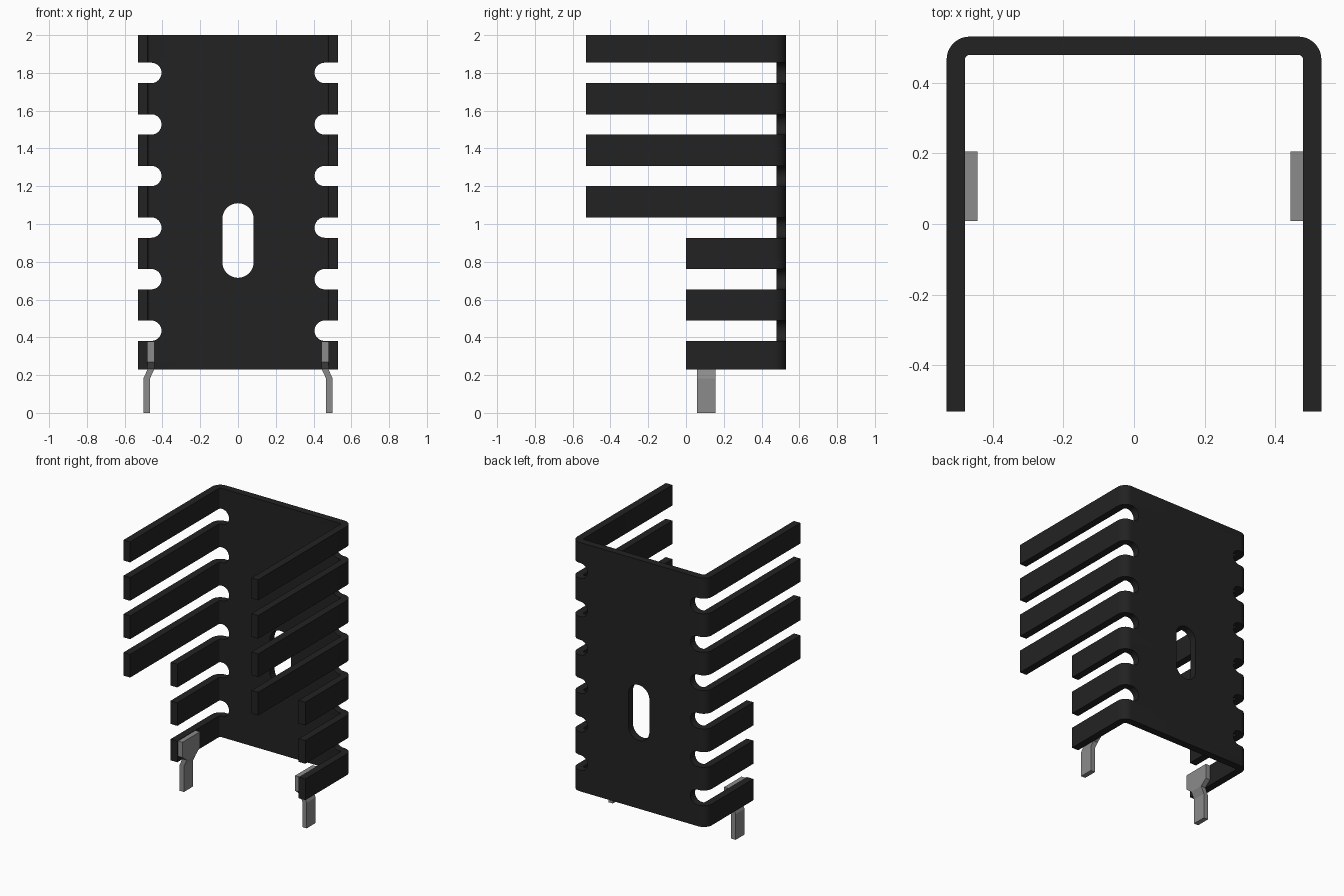
import bpy, bmesh, math

cube = bpy.data.objects.get("Cube")
if cube:
    bpy.data.objects.remove(cube, do_unlink=True)


def material(name, rgb, rough):
    m = bpy.data.materials.new(name)
    m.use_nodes = True
    m.diffuse_color = (*rgb, 1)
    b = next(n for n in m.node_tree.nodes if n.type == 'BSDF_PRINCIPLED')
    b.inputs["Base Color"].default_value = (*rgb, 1)
    b.inputs["Roughness"].default_value = rough
    return m


BLACK = material("black anodised", (0.016, 0.016, 0.016), 0.6)
TIN = material("tinned grey", (0.26, 0.26, 0.26), 0.5)


def arc(cx, cy, r, a0, a1, n):
    """Points on an arc, angles in degrees."""
    return [(cx + r * math.cos(math.radians(a0 + (a1 - a0) * i / n)),
             cy + r * math.sin(math.radians(a0 + (a1 - a0) * i / n))) for i in range(n + 1)]


def add_prism(bm, ring, offset):
    """Extrude a closed ring of 3D points along offset."""
    f = bm.faces.new([bm.verts.new(p) for p in ring])
    ext = bmesh.ops.extrude_face_region(bm, geom=[f])["geom"]
    bmesh.ops.translate(bm, vec=offset, verts=[v for v in ext if isinstance(v, bmesh.types.BMVert)])


def finish(bm, name, mat):
    bmesh.ops.recalc_face_normals(bm, faces=bm.faces)
    me = bpy.data.meshes.new(name)
    bm.to_mesh(me)
    bm.free()
    me.materials.append(mat)
    ob = bpy.data.objects.new(name, me)
    bpy.context.collection.objects.link(ob)
    return ob


def activate(ob):
    bpy.ops.object.select_all(action='DESELECT')
    ob.select_set(True)
    bpy.context.view_layer.objects.active = ob


HALF, WALL, R = 0.53, 0.052, 0.065      # half width, sheet thickness, outer bend radius
BOTTOM, TOP = 0.23, 2.0
C = HALF - R                            # bend centre

# Bent sheet: U-shaped outline extruded upwards
right_half = ([(HALF - WALL, -HALF), (HALF, -HALF)], arc(C, C, R, 0, 90, 10),
              arc(C, C, R - WALL, 90, 0, 6))
outer = right_half[0][1:] + right_half[1]
inner = right_half[2] + right_half[0][:1]


def flip(pts):
    return [(-x, y) for x, y in reversed(pts)]


outline = outer + flip(outer) + flip(inner) + list(reversed(inner[::-1]))
bm = bmesh.new()
add_prism(bm, [(x, y, BOTTOM) for x, y in outline], (0, 0, TOP - BOTTOM))
sink = finish(bm, "heat_sink_body", BLACK)

# Cutter for the round-ended notches between fins and the mounting slot
bm = bmesh.new()
for i in range(6):
    z = 0.435 + 0.273 * i
    notch = [(0.7, z + 0.054)] + arc(0.459, z, 0.054, 90, 270, 16) + [(0.7, z - 0.054)]
    for s in (1, -1):
        add_prism(bm, [(s * x, -1, zz) for x, zz in notch], (0, 2, 0))
slot = arc(0, 1.027, 0.083, 0, 180, 16) + arc(0, 0.798, 0.083, 180, 360, 16)
add_prism(bm, [(x, -1, z) for x, z in slot], (0, 2, 0))
notch_cutter = finish(bm, "notch_cutter", BLACK)

# Cutter that shortens the three lower fins
bm = bmesh.new()
add_prism(bm, [(-1, -1, 0), (1, -1, 0), (1, 0, 0), (-1, 0, 0)], (0, 0, 0.981))
short_cutter = finish(bm, "short_fin_cutter", BLACK)

for cutter in (notch_cutter, short_cutter):
    cutter.hide_render = True
    mod = sink.modifiers.new("cut", 'BOOLEAN')
    mod.operation, mod.solver, mod.object = 'DIFFERENCE', 'EXACT', cutter
    activate(sink)
    bpy.ops.object.modifier_apply(modifier=mod.name)
    bpy.data.objects.remove(cutter, do_unlink=True)
activate(sink)
bpy.ops.object.shade_smooth_by_angle(angle=math.radians(30))

# Solder pins: wide tab on the inner fin face, tapering into a joggled leg
# Each row: inner x, z, half width in y
PIN_ROWS = [(0.443, 0.378, 0.098), (0.443, 0.27, 0.098), (0.443, 0.232, 0.05),
            (0.466, 0.182, 0.05), (0.466, 0.0, 0.05)]
PIN_Y, PIN_T = 0.107, 0.035
for name, s in (("left_pin", 1), ("right_pin", -1)):
    bm = bmesh.new()
    rings = [[bm.verts.new((s * (x + dx), PIN_Y + dy * w, z))
              for dx, dy in ((0, -1), (PIN_T, -1), (PIN_T, 1), (0, 1))] for x, z, w in PIN_ROWS]
    for a, b in zip(rings, rings[1:]):
        for k in range(4):
            bm.faces.new((a[k], a[(k + 1) % 4], b[(k + 1) % 4], b[k]))
    bm.faces.new(rings[0])
    bm.faces.new(rings[-1])
    finish(bm, name, TIN)
